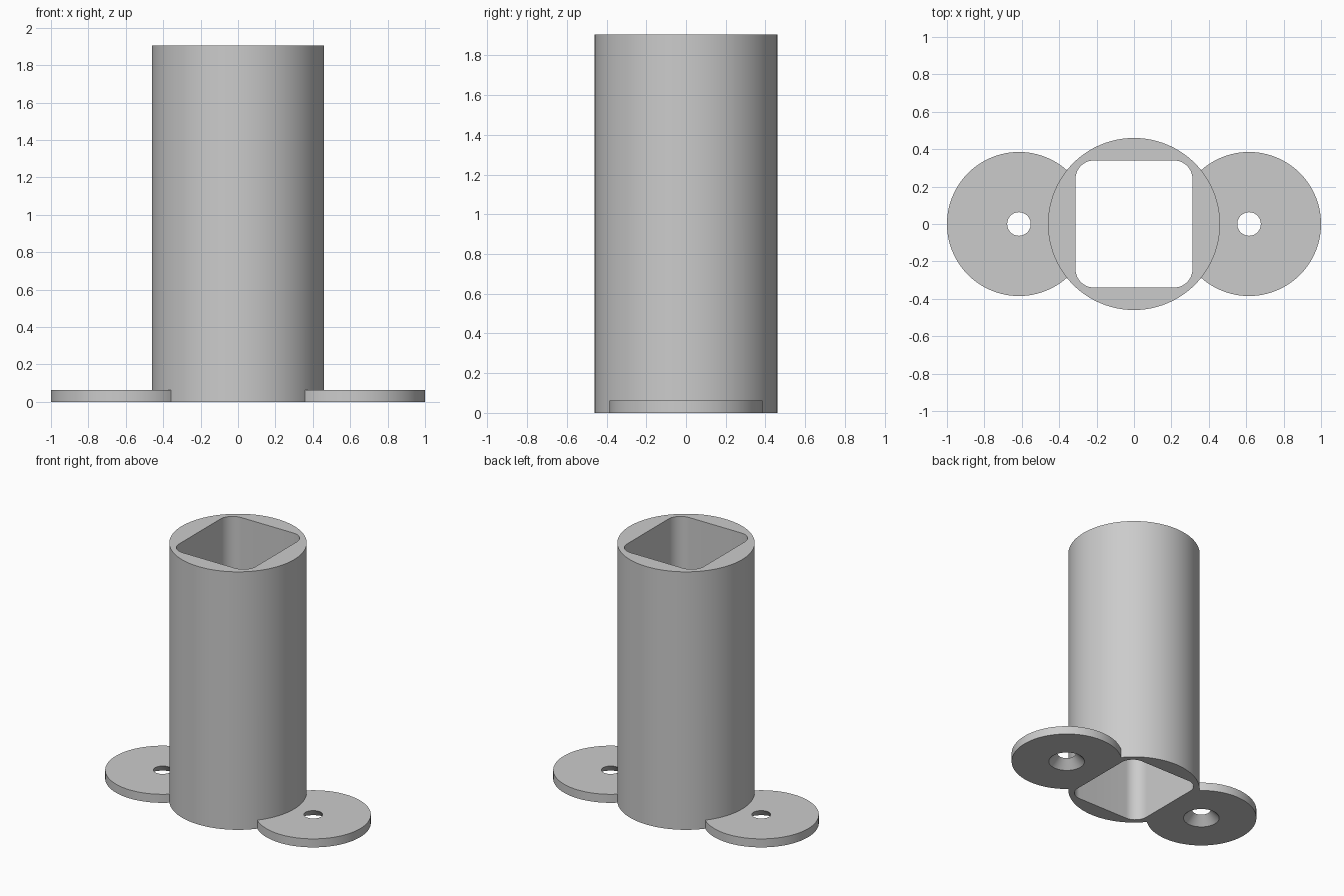
import bpy
import math

cube = bpy.data.objects.get("Cube")
if cube:
    bpy.data.objects.remove(cube, do_unlink=True)

HEIGHT, RADIUS = 1.905, 0.46
FOOT_X, FOOT_RADIUS, FOOT_HEIGHT = 0.615, 0.385, 0.063
BORE_X, BORE_Y, BORE_CORNER = 0.313, 0.34, 0.1
SEGMENTS = 128

grey = bpy.data.materials.new("plain_grey")
grey.use_nodes = True
colour = (0.6, 0.6, 0.6, 1)
grey.diffuse_color = colour
grey.node_tree.nodes["Principled BSDF"].inputs["Base Color"].default_value = colour


def circle(radius, x=0):
    steps = [math.tau * i / SEGMENTS for i in range(SEGMENTS)]
    return [(x + radius * math.cos(a), radius * math.sin(a)) for a in steps]


def rounded_rectangle(half_x, half_y, corner, steps=12):
    points = []
    for quarter, (sx, sy) in enumerate([(1, 1), (-1, 1), (-1, -1), (1, -1)]):
        for i in range(steps + 1):
            a = math.pi / 2 * (quarter + i / steps)
            points.append((sx * (half_x - corner) + corner * math.cos(a),
                           sy * (half_y - corner) + corner * math.sin(a)))
    return points


def loft(name, lower, upper, z0, z1):
    """Solid between two outlines with equal point counts."""
    n = len(lower)
    verts = [(x, y, z0) for x, y in lower] + [(x, y, z1) for x, y in upper]
    faces = [list(range(n))[::-1], list(range(n, 2 * n))]
    faces += [(i, (i + 1) % n, n + (i + 1) % n, n + i) for i in range(n)]
    mesh = bpy.data.meshes.new(name)
    mesh.from_pydata(verts, [], faces)
    mesh.materials.append(grey)
    obj = bpy.data.objects.new(name, mesh)
    bpy.context.collection.objects.link(obj)
    return obj


def combine(target, tool, operation):
    """Apply a boolean, then discard the tool."""
    mod = target.modifiers.new(operation.lower(), "BOOLEAN")
    mod.operation, mod.solver, mod.object = operation, "EXACT", tool
    bpy.context.view_layer.objects.active = target
    bpy.ops.object.modifier_apply(modifier=mod.name)
    bpy.data.objects.remove(tool, do_unlink=True)


# Round column
body = loft("mounting_tube", circle(RADIUS), circle(RADIUS), 0, HEIGHT)

# Round feet on both sides
for side in (-1, 1):
    outline = circle(FOOT_RADIUS, side * FOOT_X)
    combine(body, loft("foot", outline, outline, 0, FOOT_HEIGHT), "UNION")

# Screw holes, countersunk from below
for side in (-1, 1):
    hole = loft("screw_hole", circle(0.135, side * FOOT_X),
                circle(0.053, side * FOOT_X), -0.01, FOOT_HEIGHT + 0.01)
    combine(body, hole, "DIFFERENCE")

# Rounded square bore through the whole column
section = rounded_rectangle(BORE_X, BORE_Y, BORE_CORNER)
combine(body, loft("bore", section, section, -0.1, HEIGHT + 0.1), "DIFFERENCE")

# Smooth curved walls, sharp rims
bpy.ops.object.select_all(action="DESELECT")
body.select_set(True)
bpy.context.view_layer.objects.active = body
bpy.ops.object.shade_smooth_by_angle(angle=math.radians(30))
